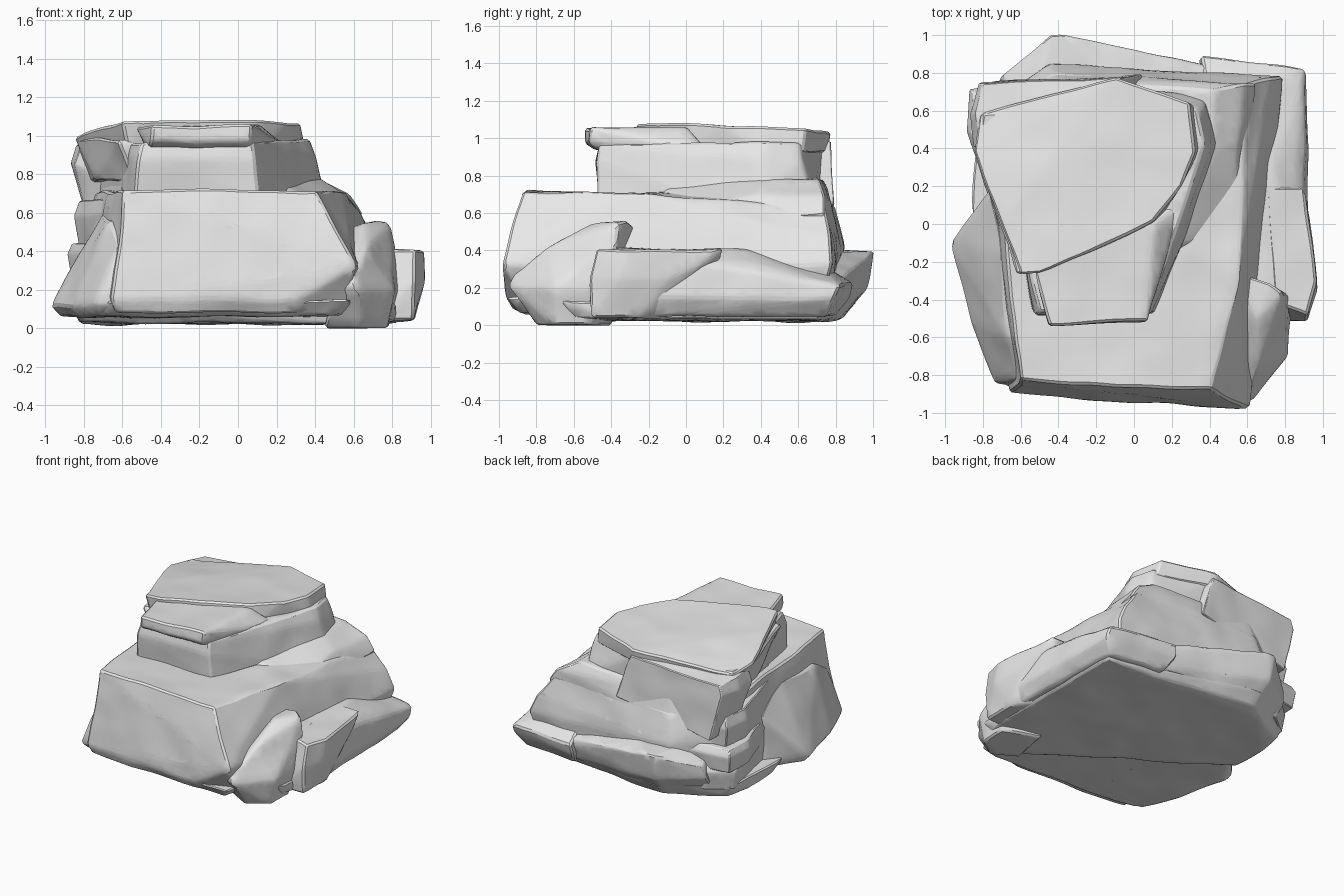
import bpy, bmesh
from mathutils import Vector, noise

stone = bpy.data.materials.new("grey stone")
stone.diffuse_color = (0.8, 0.8, 0.8, 1)
built = []          # (object, hull planes) of every block


def block(name, pts, bevel=0.012, rough=0.014):
    """Faceted convex boulder block with chipped edges and slight unevenness."""
    bm = bmesh.new()
    for p in pts:
        bm.verts.new(p)
    r = bmesh.ops.convex_hull(bm, input=bm.verts[:])
    junk = {g for g in r["geom_interior"] + r["geom_unused"] if isinstance(g, bmesh.types.BMVert)}
    bmesh.ops.delete(bm, geom=list(junk), context='VERTS')
    bmesh.ops.recalc_face_normals(bm, faces=bm.faces[:])
    planes = [(f.normal.copy(), f.normal.dot(f.verts[0].co)) for f in bm.faces]
    bmesh.ops.dissolve_limit(bm, angle_limit=0.08, verts=bm.verts[:], edges=bm.edges[:])
    bmesh.ops.bevel(bm, geom=bm.edges[:], offset=bevel, segments=1, affect='EDGES', clamp_overlap=True)
    for _ in range(5):
        bmesh.ops.triangulate(bm, faces=bm.faces[:])
        long = [e for e in bm.edges if e.calc_length() > 0.07]
        if not long:
            break
        bmesh.ops.subdivide_edges(bm, edges=long, cuts=1)
    bmesh.ops.triangulate(bm, faces=bm.faces[:])
    for v in bm.verts:
        p = v.co.copy()
        n = noise.noise_vector(p * 2.3) + 0.6 * noise.noise_vector(p * 5.0 + Vector((7, 3, 1)))
        v.co += n * rough
        v.co.z = max(0.0, v.co.z)
    bmesh.ops.recalc_face_normals(bm, faces=bm.faces[:])
    me = bpy.data.meshes.new(name)
    bm.to_mesh(me)
    bm.free()
    me.materials.append(stone)
    ob = bpy.data.objects.new(name, me)
    bpy.context.collection.objects.link(ob)
    built.append((ob, planes))


def ring(z, pts, dx=0.0, dy=0.0):
    """Lift an outline to height z, tilted by dx and dy."""
    return [(x, y, z + dx * x + dy * y) for x, y in pts]


# bottom bed the rock stands on, cut off along a diagonal step
block("base_bed",
      ring(0.035, [(0.5, -0.66), (0.78, -0.6), (0.83, -0.4), (0.82, 0.7), (-0.4, 0.84), (-0.78, 0.6), (-0.82, 0.12)])
      + ring(0.02, [(0.5, -0.72), (-0.5, 0.76), (-0.82, 0.4), (0.6, 0.72)])
      + ring(0.13, [(0.5, -0.75), (0.82, -0.66), (0.86, 0.72), (-0.4, 0.92), (-0.82, 0.62), (-0.86, 0.05)]))
block("front_left_bed",
      ring(0.06, [(-0.89, -0.1), (-0.82, -0.5), (-0.68, -0.8), (0.5, -0.9), (0.6, -0.5), (-0.6, 0.2)])
      + ring(0.14, [(-0.95, -0.1), (-0.72, -0.84), (-0.6, -0.9), (0.58, -0.97), (0.6, -0.5), (-0.6, 0.2)]))

# main mass with the sloping right side
block("main_body",
      ring(0.08, [(-0.62, -0.87), (0.3, -0.93), (0.55, -0.85), (0.72, 0.72), (-0.4, 0.8), (-0.8, 0.58)])
      + ring(0.15, [(-0.65, -0.9), (0.3, -0.97)])
      + [(0.62, -0.99, 0.32), (0.79, 0.78, 0.33), (0.73, 0.77, 0.47), (-0.45, 0.85, 0.42), (-0.82, 0.6, 0.45),
         (-0.6, -0.83, 0.72), (0.41, -0.88, 0.72), (0.54, -0.3, 0.715), (0.6, 0.74, 0.63),
         (-0.42, 0.8, 0.64), (-0.76, 0.6, 0.7), (-0.66, -0.15, 0.73)])
# raised rear half of the main mass
block("rear_shoulder",
      ring(0.58, [(-0.62, -0.2), (0.2, -0.3), (0.54, -0.1), (0.66, 0.74), (-0.42, 0.81), (-0.76, 0.6)])
      + [(0.58, 0.74, 0.69), (0.55, 0.4, 0.7)]
      + ring(0.78, [(-0.6, -0.1), (0.16, -0.1), (0.42, 0.4), (0.42, 0.7), (-0.4, 0.76), (-0.75, 0.62)]))

# narrow neck below the cap
block("neck",
      ring(0.7, [(-0.53, -0.46), (0.1, -0.47), (0.3, 0.0), (0.46, 0.42), (0.38, 0.66), (-0.4, 0.77), (-0.76, 0.6)])
      + ring(0.88, [(-0.52, -0.48), (0.09, -0.48), (0.41, 0.4), (0.37, 0.6)])
      + ring(0.97, [(-0.5, -0.46), (0.08, -0.46), (0.37, 0.42), (0.33, 0.6), (-0.1, 0.74), (-0.76, 0.58)], 0.01))
# ledge sticking out at the front of the cap
block("cap_front_ledge",
      ring(0.94, [(-0.46, -0.49), (0.05, -0.48), (0.25, 0.1), (-0.5, 0.1)])
      + ring(0.97, [(-0.45, -0.54), (0.07, -0.52)])
      + ring(1.05, [(-0.53, -0.24), (-0.44, -0.54), (0.07, -0.51), (0.11, 0.0), (-0.5, 0.1)]))
# left underside of the cap, leaning outward
block("cap_left_undercut",
      ring(0.76, [(-0.55, -0.22), (-0.74, 0.2), (-0.78, 0.6), (0, 0.5), (0, -0.1)])
      + ring(0.98, [(-0.62, -0.27), (-0.69, 0.02), (-0.84, 0.38), (-0.8, 0.58), (0, 0.6), (0, 0)]))
# flat top slab, dropping toward the back left
block("cap_slab",
      ring(0.92, [(-0.57, -0.24), (-0.17, -0.12), (0.12, 0.0), (0.35, 0.4), (0.32, 0.62),
                  (-0.1, 0.76), (-0.78, 0.58), (-0.82, 0.38), (-0.66, 0.05)])
      + [(-0.6, -0.27, 1.075), (-0.5, -0.26, 1.08), (-0.28, -0.17, 1.08), (0.1, 0.01, 1.075), (0.25, 0.2, 1.07),
         (0.32, 0.38, 1.06), (0.29, 0.64, 1.05), (-0.1, 0.78, 1.03), (-0.82, 0.58, 0.965), (-0.85, 0.38, 0.995),
         (-0.68, 0.05, 1.05)], 0.012, 0.01)
# tall block under the rear of the cap
block("cap_back_block",
      [(-0.73, 0.76, 0.5), (-0.78, 0.5, 0.55), (0.05, 0.79, 0.64), (-0.4, 0.3, 0.6),
       (-0.82, 0.74, 0.86), (-0.87, 0.58, 0.86), (-0.85, 0.4, 0.86), (-0.03, 0.78, 0.88),
       (-0.8, 0.74, 0.935), (-0.84, 0.58, 0.955), (-0.81, 0.4, 0.97), (-0.08, 0.78, 0.98), (0, 0.3, 0.98)], 0.01)

# stacked layers on the back left corner
layers = [
    ("back_left_layer_1", 0.1, 0.3, [(-0.85, 0.62), (-0.83, 0.45), (-0.72, 0.0), (-0.3, 0), (-0.3, 0.8), (-0.7, 0.75)]),
    ("back_left_layer_2", 0.26, 0.44, [(-0.88, 0.72), (-0.89, 0.5), (-0.74, 0.05), (-0.3, 0), (-0.3, 0.8)]),
    ("back_left_layer_3", 0.4, 0.66, [(-0.82, 0.68), (-0.85, 0.48), (-0.7, -0.1), (-0.3, 0), (-0.3, 0.76)]),
]
for name, z0, z1, outline in layers:
    inner = [(x * 0.97, y * 0.97) for x, y in outline]
    block(name, ring(z0, inner) + ring(z0 + 0.7 * (z1 - z0), outline) + ring(z1, inner), 0.006, 0.012)

# leaning slabs on the left flank
block("left_flank",
      ring(0.06, [(-0.92, -0.1), (-0.83, -0.5), (-0.72, -0.78), (-0.3, -0.75), (-0.3, 0.25), (-0.75, 0.15)])
      + ring(0.12, [(-0.97, -0.1), (-0.87, -0.52), (-0.73, -0.85), (-0.6, -0.87)])
      + [(-0.76, 0.17, 0.48), (-0.7, -0.15, 0.6), (-0.67, -0.6, 0.55), (-0.63, -0.83, 0.42), (-0.3, -0.5, 0.6)])

# pointed ledge along the back
block("back_ledge",
      ring(0.07, [(-0.7, 0.64), (-0.4, 0.87), (0.5, 0.77), (0.4, 0.3), (-0.6, 0.3)])
      + ring(0.2, [(-0.72, 0.76), (-0.42, 0.97), (0.48, 0.82)])
      + [(-0.7, 0.78, 0.3), (-0.43, 1.0, 0.39), (-0.37, 1.0, 0.39), (0.48, 0.81, 0.24),
         (-0.6, 0.5, 0.4), (0.4, 0.3, 0.4)])

# low shelf on the right side, thinning to a tip at the back corner
block("right_shelf",
      ring(0.05, [(0.4, -0.45), (0.82, -0.45), (0.88, -0.15), (0.84, 0.74), (0.4, 0.8)])
      + ring(0.15, [(0.88, -0.45), (0.93, -0.2), (0.89, 0.4), (0.92, 0.8), (0.35, 0.87)])
      + [(0.82, -0.45, 0.4), (0.9, -0.2, 0.38), (0.86, 0.4, 0.33), (0.91, 0.83, 0.21), (0.36, 0.89, 0.23)]
      + ring(0.41, [(0.4, -0.45), (0.7, -0.4), (0.74, 0.3), (0.4, 0.6)]))
block("right_outer_block",
      ring(0.04, [(0.7, -0.5), (0.91, -0.5), (0.92, -0.25), (0.7, 0.1)])
      + ring(0.25, [(0.93, -0.52), (0.97, -0.35), (0.95, -0.1)])
      + ring(0.41, [(0.75, -0.42), (0.92, -0.48), (0.96, -0.3), (0.9, 0.2), (0.7, 0.2)]))
# chunk leaning on the front right corner
block("right_front_block",
      ring(0.0, [(0.45, -0.7), (0.62, -0.8), (0.77, -0.7), (0.78, -0.5), (0.5, -0.4)])
      + ring(0.2, [(0.62, -0.96), (0.82, -0.7), (0.84, -0.48), (0.5, -0.9)])
      + [(0.6, -0.93, 0.27), (0.68, -0.75, 0.41), (0.82, -0.37, 0.43), (0.79, -0.36, 0.55),
         (0.72, -0.31, 0.56), (0.65, -0.5, 0.54), (0.5, -0.25, 0.5)])

# drop the hidden faces buried inside neighbouring blocks, then shade
for ob, _ in built:
    bm = bmesh.new()
    bm.from_mesh(ob.data)
    others = [pl for o, pl in built if o is not ob]
    buried = set()
    for v in bm.verts:
        if any(all(n.dot(v.co) < d - 0.03 for n, d in pl) for pl in others):
            buried.add(v)
    hidden = [f for f in bm.faces if all(v in buried for v in f.verts)]
    bmesh.ops.delete(bm, geom=hidden, context='FACES')
    bm.to_mesh(ob.data)
    bm.free()
    bpy.ops.object.select_all(action='DESELECT')
    ob.select_set(True)
    bpy.context.view_layer.objects.active = ob
    bpy.ops.object.shade_smooth_by_angle(angle=0.5)
